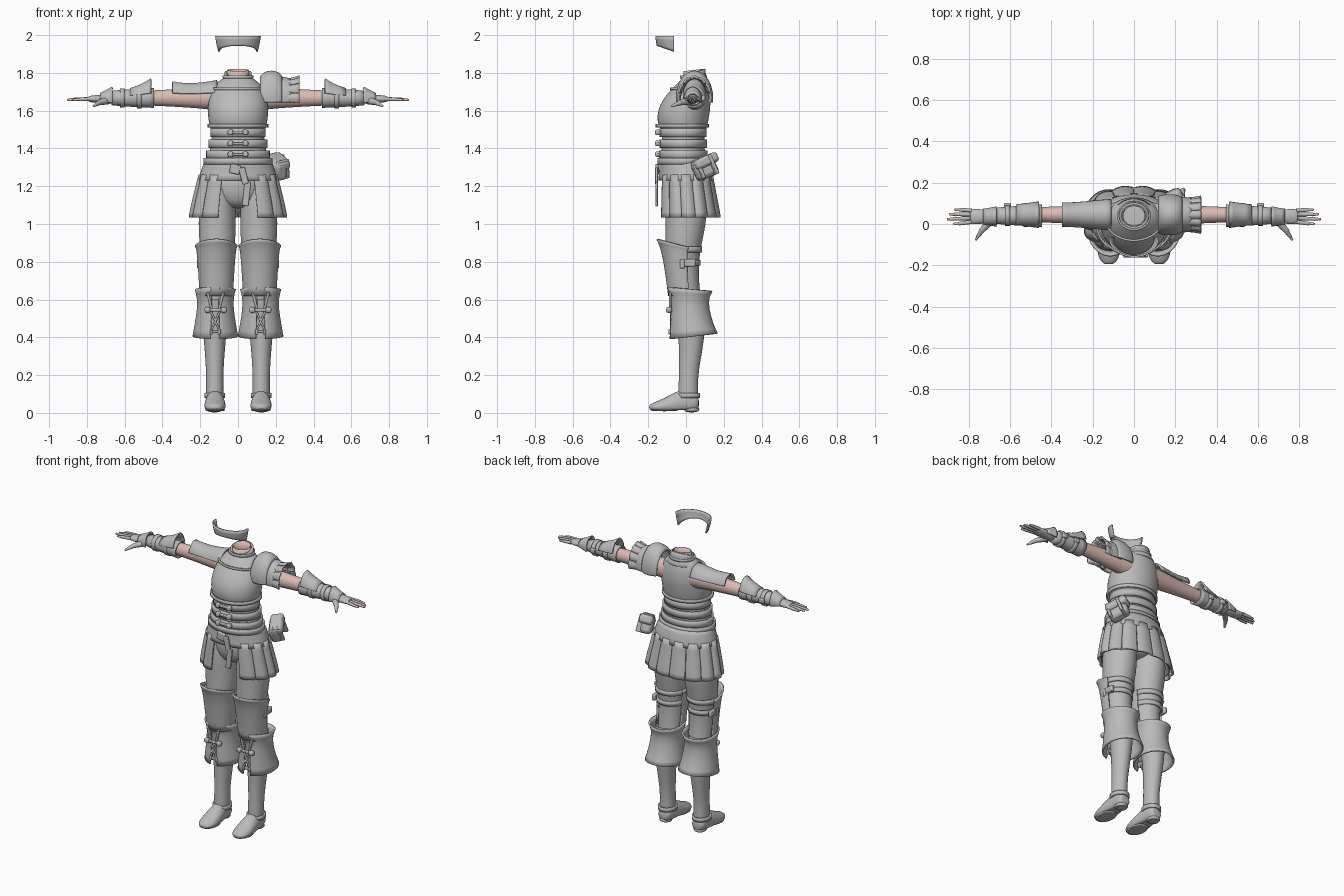
import bpy, bmesh
from math import sin, cos, pi, radians
from mathutils import Matrix, Vector, Euler

if "Cube" in bpy.data.objects:
    bpy.data.objects.remove(bpy.data.objects["Cube"])


def material(name, red, green, blue):
    mat = bpy.data.materials.new(name)
    mat.use_nodes = True
    mat.diffuse_color = (red, green, blue, 1)
    mat.node_tree.nodes["Principled BSDF"].inputs["Base Color"].default_value = mat.diffuse_color
    return mat


GREY = material("armour grey", .5, .5, .5)
SKIN = material("skin", .7, .5, .45)


def finish(name, bm, mat, pair):
    """Turn the bmesh into a shaded object, mirrored when it is one of a pair."""
    bmesh.ops.recalc_face_normals(bm, faces=bm.faces)
    mesh = bpy.data.meshes.new(name)
    bm.to_mesh(mesh)
    bm.free()
    mesh.materials.append(mat)
    mesh.shade_smooth()
    mesh.set_sharp_from_angle(angle=radians(45))
    part = bpy.data.objects.new(name, mesh)
    bpy.context.collection.objects.link(part)
    if pair:
        part.modifiers.new("both sides", "MIRROR").use_mirror_merge = False
    return part


def loft(name, centre, rings, mat=GREY, axis="Z", start=0, end=360, steps=24, thick=0,
         bulge=0, cap=False, pair=False, floor=0):
    """Skin elliptical rings, each (height, radius u, radius v, shift of v, tilt)."""
    bm = bmesh.new()
    closed = end - start >= 360
    rows = []
    for height, radius_u, radius_v, *extra in rings:
        shift, tilt = (extra + [0, 0])[:2]
        row = []
        for i in range(steps if closed else steps + 1):
            angle = radians(start + (end - start) * i / steps)
            swell = 1 + bulge * sin(pi * i / steps)
            u = centre[0] + radius_u * swell * cos(angle)
            v = centre[1] + radius_v * swell * sin(angle) + shift
            w = height + tilt * sin(angle)
            x, y, z = {"Z": (u, v, w), "X": (w, u, v), "Y": (u, w, v)}[axis]
            row.append(bm.verts.new((x, y, max(z, floor))))
        rows.append(row)
    for low, high in zip(rows, rows[1:]):
        for i in range(steps):
            j = (i + 1) % len(low)
            bm.faces.new((low[i], low[j], high[j], high[i]))
    if cap:
        bm.faces.new(rows[0])
        bm.faces.new(rows[-1])
    part = finish(name, bm, mat, pair)
    smooth = part.modifiers.new("smooth", "SUBSURF")
    smooth.levels = smooth.render_levels = 1
    smooth.boundary_smooth = "PRESERVE_CORNERS"
    if thick:
        shell = part.modifiers.new("thickness", "SOLIDIFY")
        shell.thickness, shell.offset = thick, 0
    return part


def band(name, centre, height, width, radius_u, radius_v, **options):
    """Short strap running round a limb or the body."""
    rings = [(height, radius_u, radius_v), (height + width, radius_u, radius_v)]
    return loft(name, centre, rings, thick=.01, **options)


def box(name, place, size, turn=(0, 0, 0), pair=False):
    bm = bmesh.new()
    spin = Euler([radians(t) for t in turn]).to_matrix().to_4x4()
    bmesh.ops.create_cube(bm, size=1, matrix=Matrix.Translation(place) @ spin
                          @ Matrix.Diagonal((*size, 1)))
    part = finish(name, bm, GREY, pair)
    rounding = part.modifiers.new("round", "BEVEL")
    rounding.width, rounding.segments = min(size) * .3, 2
    return part


def digit(name, base, tip, thick, taper, mat=GREY):
    """Tapered finger segment with a round end, on both hands."""
    base, tip = Vector(base), Vector(tip)
    bm = bmesh.new()
    aim = (tip - base).to_track_quat("Z", "Y").to_matrix().to_4x4()
    bmesh.ops.create_cone(bm, cap_ends=True, segments=10, radius1=thick, radius2=taper,
                          depth=(tip - base).length,
                          matrix=Matrix.Translation((base + tip) / 2) @ aim)
    bmesh.ops.create_uvsphere(bm, u_segments=10, v_segments=6, radius=taper,
                              matrix=Matrix.Translation(tip))
    return finish(name, bm, mat, True)


def clasp(name, x, y, z, width, pair=False):
    """Toggle: a bar with a stud at each end."""
    box(name + " bar", (x, y, z), (width, .016, .016), pair=pair)
    for end in (-1, 1):
        box(name + " stud", (x + end * width * .36, y, z), (width / 4, .03, .03), pair=pair)


# Headband arc
loft("headband", (0, -.07), [(1.915, .1, .08, 0, -.03), (1.95, .11, .085, 0, -.01),
                             (1.995, .117, .088)], start=175, end=365, thick=.009)

# Neck and collar
NECK = (0, .04)
loft("neck", NECK, [(1.72, .055, .05), (1.815, .055, .05, 0, .006)], SKIN, thick=.006)
loft("collar", NECK, [(1.74, .095, .08), (1.765, .07, .06, 0, .01),
                      (1.8, .066, .058, 0, .02)], thick=.012)
band("collar rim", NECK, 1.77, .015, .078, .068)

# Breastplate, waist and bands
BODY = (0, 0)
loft("breastplate", BODY, [(1.49, .14, .115, -.01), (1.53, .157, .137, -.02),
                           (1.61, .163, .14, -.01), (1.66, .156, .127, .005),
                           (1.72, .135, .1, .025), (1.76, .1, .07, .04), (1.775, .07, .06, .04)])
band("breastplate hem", (0, -.02), 1.51, .02, .157, .137)
band("neckline trim", (0, .025), 1.71, .012, .138, .105, start=190, end=350)
WAIST = (0, -.015)
loft("waist", WAIST, [(1.28, .18, .125, .01), (1.36, .16, .118), (1.42, .14, .113),
                      (1.5, .14, .113)])
for i in range(3):
    level = 1.345 + i * .058
    band(f"waist band {i}", WAIST, level, .045, .165 - i * .011, .125 - i * .002)
    clasp(f"waist clasp {i}", 0, -.148, level + .024, .11)
band("belt", WAIST, 1.315, .035, .18, .133)
loft("skirt yoke", BODY, [(1.23, .207, .143), (1.28, .193, .136), (1.33, .174, .127, -.01)],
     thick=.012)
box("belt buckle", (-.015, -.152, 1.29), (.055, .02, .05), (0, 12, 0))
box("belt tail top", (.03, -.156, 1.255), (.035, .014, .09), (0, -14, 0))
box("belt tail", (.045, -.155, 1.16), (.036, .012, .13), (0, 6, 0))

# Hips and pleated skirt panels, open at the front
loft("hips", BODY, [(1.08, .05, .07), (1.12, .14, .11), (1.2, .178, .125), (1.3, .175, .12)],
     cap=True)
PANELS = 12
STEP = 310 / PANELS
for i in range(PANELS):
    angle = -65 + i * STEP
    loft(f"skirt panel {i}", BODY, [(1.035, .242, .158, .015), (1.09, .233, .152, .012),
                                    (1.18, .212, .142, .004), (1.26, .193, .133)],
         start=angle + .6, end=angle + STEP - .6, steps=6, thick=.011, bulge=.06)
loft("skirt lining", BODY, [(1.05, .234, .15, .013), (1.25, .19, .13)],
     start=-60, end=240, thick=.006)

# Hip pouch
LEAN = (22, -12, 24)
box("pouch body", (.205, .1, 1.295), (.07, .125, .105), LEAN)
box("pouch flap", (.212, .1, 1.33), (.084, .14, .055), LEAN)
for end in (-1, 1):
    box("pouch strap", (.226 - end * .012, .1 + end * .035, 1.3 + end * .012),
        (.07, .018, .11), LEAN)

# Legs with knee plates and straps
LEG = (.115, 0)
loft("thighs", (.11, 0), [(1.22, .08, .105), (1.1, .098, .113), (1, .1, .107),
                          (.9, .096, .097, -.013), (.8, .082, .088, -.02),
                          (.7, .078, .08, -.012), (.6, .076, .08)], pair=True)
loft("knee plates", LEG, [(.62, .084, .09), (.7, .088, .085, -.015), (.8, .094, .094, -.02),
                          (.87, .101, .115, -.02, -.02), (.885, .108, .133, -.02, -.035)],
     start=165, end=375, thick=.01, pair=True)
for level, radius in ((.78, .086), (.85, .093)):
    band("knee strap", (.114, -.013), level, .03, radius, radius, start=-20, end=200, pair=True)
box("knee buckle", (.205, .02, .795), (.022, .06, .04), pair=True)
box("knee stud", (.207, -.02, .79), (.022, .025, .05), pair=True)

# Flared cuffs, open and laced at the front
CUFF = (.12, .02)
loft("boot cuffs", CUFF, [(.405, .117, .125, .02, .015), (.47, .105, .11, .01),
                          (.55, .092, .098), (.61, .092, .096), (.655, .105, .118, 0, -.01)],
     start=-78, end=258, thick=.01, pair=True)
clasp("cuff clasp", .118, -.09, .545, .12, pair=True)
clasp("cuff lower clasp", .12, -.077, .43, .06, pair=True)
for end in (-1, 1):
    box("cuff lace", (.12, -.08, .485), (.012, .012, .12), (0, end * 24, 0), pair=True)
    box("cuff edge", (.12 + end * .03, -.083, .59), (.014, .014, .1), (0, end * 14, 0), pair=True)

# Boot shaft, foot, sole and heel
BOOT = (.123, .012)
loft("boot shafts", BOOT, [(.64, .076, .083), (.5, .07, .076, .015), (.4, .06, .069, .018),
                           (.28, .049, .057, .008), (.18, .045, .05), (.1, .048, .054),
                           (.04, .045, .052)], pair=True)
loft("feet", (.122, .03), [(.07, .03, .03, .02), (.05, .045, .05, .025), (0, .048, .064, .03),
                           (-.05, .052, .066, .02), (-.1, .058, .046, .01),
                           (-.15, .055, .032), (-.185, .036, .02), (-.195, .018, .01)],
     axis="Y", cap=True, pair=True, floor=.016)
loft("soles", (.121, -.115), [(.008, .056, .08), (.022, .06, .082)], cap=True, pair=True)
loft("heels", (.124, .03), [(0, .04, .042), (.035, .046, .046)], cap=True, pair=True)
band("ankle straps", BOOT, .08, .025, .051, .059, pair=True)

# Bare upper arms and forearm guards
ARM = (.045, 1.667)
WRIST = (.036, 1.662)
loft("arms", ARM, [(.08, .06, .07), (.2, .05, .055), (.34, .041, .046), (.47, .037, .04)],
     SKIN, axis="X", pair=True)
loft("forearm guards", (.04, 1.667), [(.445, .052, .049), (.5, .047, .046), (.6, .042, .042),
                                      (.67, .035, .034)], axis="X", thick=.008, pair=True)
loft("elbow wings", ARM, [(.46, .062, .1), (.5, .056, .072), (.57, .047, .048)],
     axis="X", start=15, end=165, thick=.009, pair=True)
for reach, radius in ((.51, .051), (.6, .046)):
    band("forearm strap", (.042, 1.667), reach, .025, radius, radius, axis="X", pair=True)
    box("forearm buckle", (reach + .012, .092, 1.667), (.035, .02, .03), pair=True)

# Gloves with bare fingertips
loft("glove cuffs", WRIST, [(.665, .046, .062), (.69, .04, .046), (.73, .034, .028)],
     axis="X", start=-20, end=200, thick=.008, pair=True)
loft("palms", WRIST, [(.65, .032, .03), (.71, .032, .024), (.76, .038, .02), (.8, .037, .015)],
     axis="X", cap=True, pair=True)
for i, reach in enumerate((.87, .9, .89, .865)):
    side = .01 + i * .0185
    joint = (reach - .025, side * 1.2 - .01, 1.659)
    digit(f"finger {i}", (.785, side, 1.662), joint, .0105, .009)
    digit(f"fingertip {i}", joint, (reach, side * 1.25 - .012, 1.657), .008, .006, SKIN)
KNUCKLE, THUMB_END = (.735, -.03, 1.642), (.755, -.06, 1.63)
digit("thumb base", (.69, .02, 1.655), KNUCKLE, .022, .014)
digit("thumb", KNUCKLE, THUMB_END, .014, .009)
digit("thumb tip", THUMB_END, (.764, -.074, 1.624), .008, .006, SKIN)

# Long plain shoulder plate on the right
loft("right shoulder plate", ARM, [(-.11, .075, .09), (-.17, .07, .08), (-.24, .062, .072),
                                   (-.31, .057, .076), (-.348, .057, .083)],
     axis="X", start=18, end=162, thick=.01)

# Layered shoulder guard with flaps on the left
loft("left shoulder dome", ARM, [(.12, .085, .11), (.14, .092, .135), (.18, .094, .142),
                                 (.215, .089, .132), (.23, .08, .11)],
     axis="X", start=-10, end=190, thick=.012)
loft("left shoulder layer", ARM, [(.2, .078, .108), (.25, .082, .108), (.28, .076, .096)],
     axis="X", start=-12, end=192, thick=.01)
for i in range(7):
    angle = i * 30 - 15
    loft(f"left shoulder flap {i}", ARM, [(.235, .074, .092), (.285, .074, .094),
                                          (.325, .082, .108)],
         axis="X", start=angle + 1.5, end=angle + 28.5, steps=6, thick=.009, bulge=.08)
